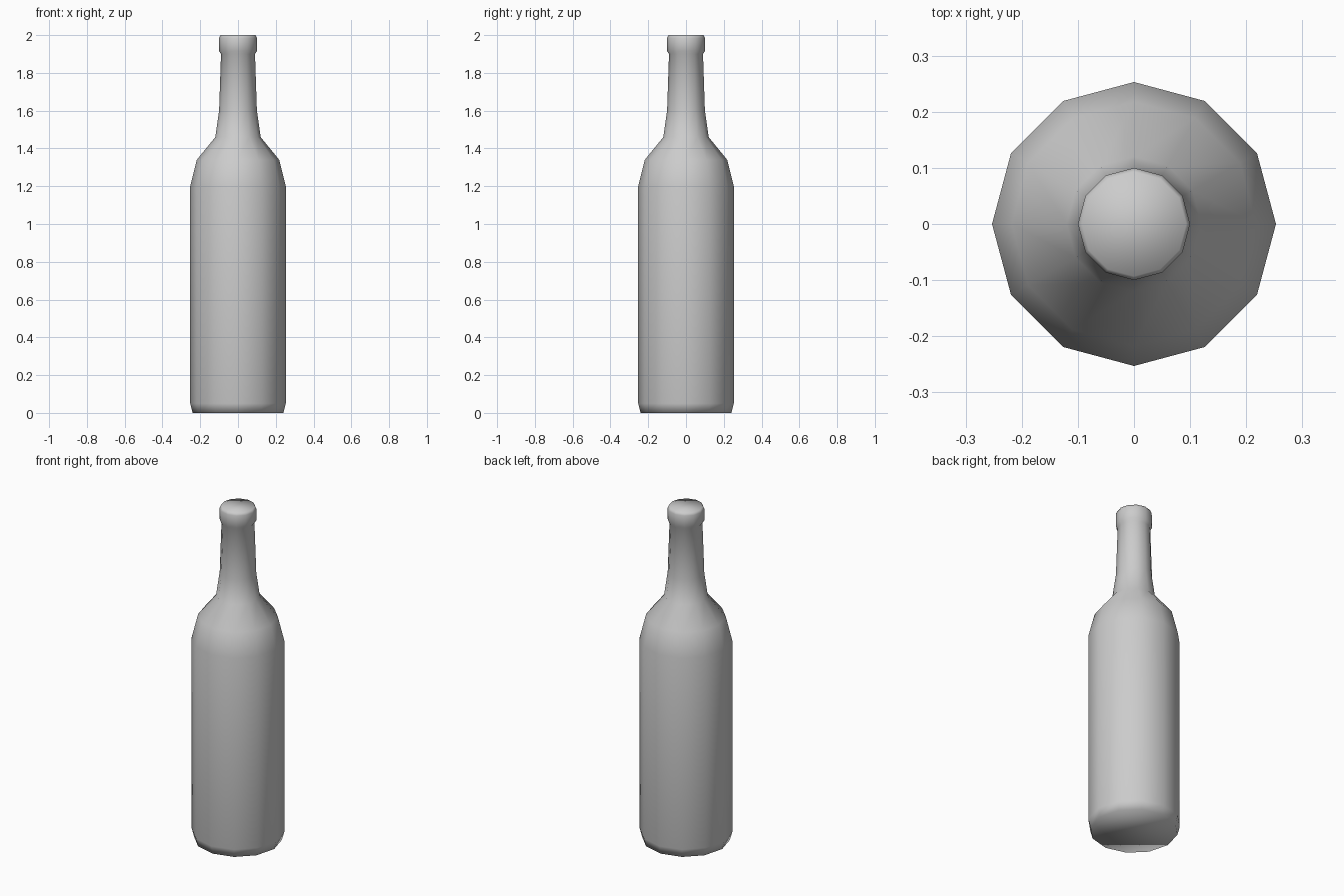
import bpy
import bmesh
from math import cos, sin, pi

cube = bpy.data.objects.get("Cube")
if cube:
    bpy.data.objects.remove(cube, do_unlink=True)

SIDES = 12

# Grey glass
glass = bpy.data.materials.new("grey_glass")
glass.use_nodes = True
GREY = (0.6, 0.6, 0.6, 1)
glass.diffuse_color = GREY
glass.node_tree.nodes["Principled BSDF"].inputs["Base Color"].default_value = GREY

# Profile from base to lip: (radius, height)
profile = [
    (0.24, 0), (0.253, 0.05),                      # base
    (0.253, 1.2), (0.218, 1.34), (0.12, 1.46),     # body and shoulder
    (0.10, 1.6), (0.09, 1.9),                      # neck
    (0.1, 1.915), (0.1, 1.985), (0.093, 2),        # lip
]

# Turn the profile into a closed bottle
bm = bmesh.new()
rings = [[bm.verts.new((r * cos(2 * pi * i / SIDES), r * sin(2 * pi * i / SIDES), z))
          for i in range(SIDES)] for r, z in profile]
for low, high in zip(rings, rings[1:]):
    for i in range(SIDES):
        j = (i + 1) % SIDES
        bm.faces.new((low[i], low[j], high[j], high[i]))
bm.faces.new(rings[0][::-1])
bm.faces.new(rings[-1])
for face in bm.faces:
    face.smooth = True

mesh = bpy.data.meshes.new("bottle")
bm.to_mesh(mesh)
bm.free()
mesh.materials.append(glass)
bottle = bpy.data.objects.new("bottle", mesh)
bpy.context.collection.objects.link(bottle)
